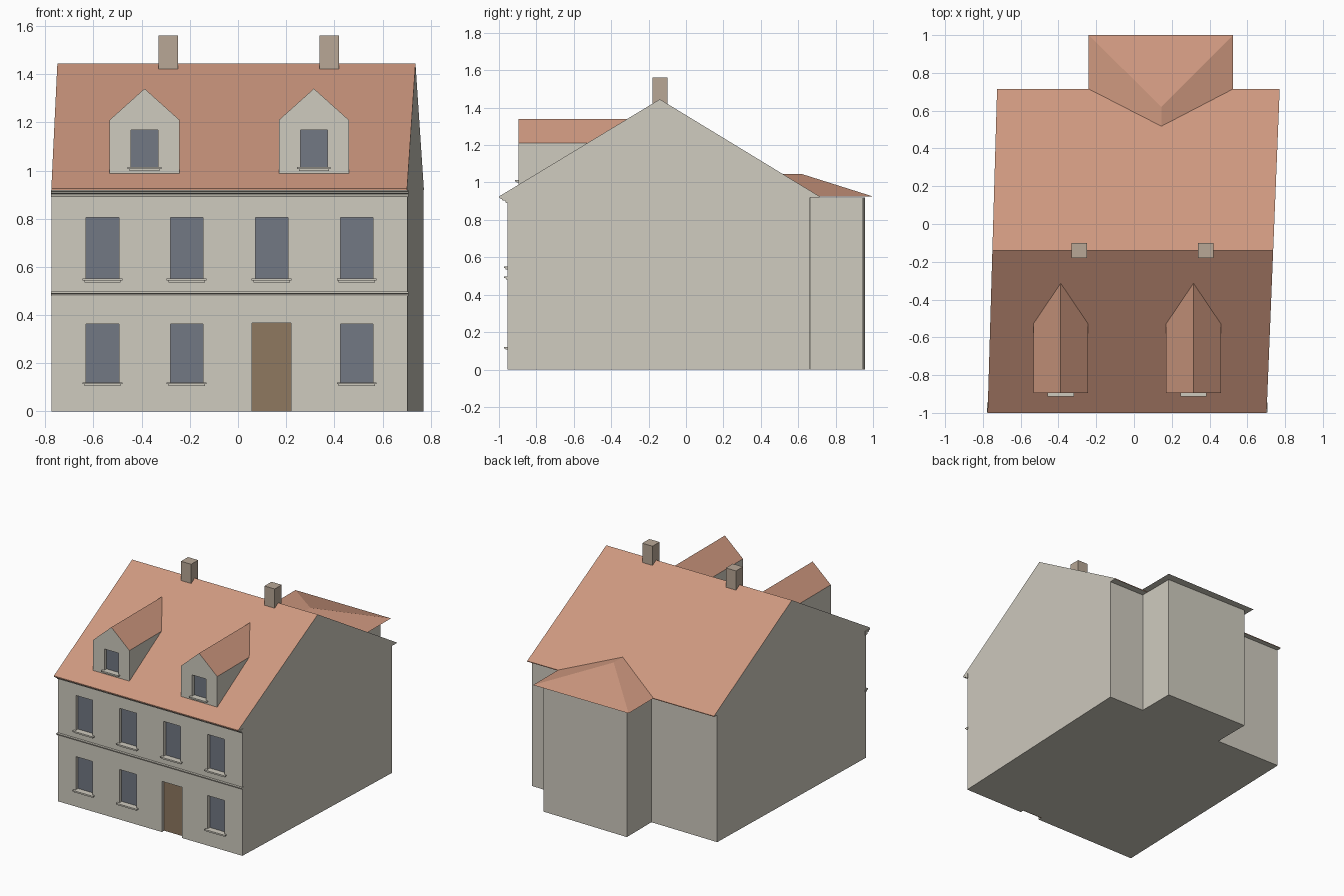
import bpy, bmesh
from mathutils import Vector

cube = bpy.data.objects.get("Cube")
if cube:
    bpy.data.objects.remove(cube, do_unlink=True)


def material(name, rgb):
    lin = [((c / 255 + 0.055) / 1.055) ** 2.4 for c in rgb]
    m = bpy.data.materials.new(name)
    m.use_nodes = True
    m.diffuse_color = (*lin, 1)
    m.node_tree.nodes["Principled BSDF"].inputs["Base Color"].default_value = (*lin, 1)
    return m


WALL = material("plaster", (207, 203, 191))
ROOF = material("clay_tile", (206, 152, 127))
GLASS = material("window_glass", (114, 120, 131))
DOOR = material("door_wood", (142, 120, 96))
STONE = material("chimney_stone", (184, 167, 150))


def build(name, verts, faces, mats, rule=None):
    """Mesh object; rule maps a face normal to a material index."""
    bm = bmesh.new()
    vs = [bm.verts.new(v) for v in verts]
    for f in faces:
        bm.faces.new([vs[i] for i in f])
    bmesh.ops.recalc_face_normals(bm, faces=bm.faces)
    bm.normal_update()
    if rule:
        for f in bm.faces:
            f.material_index = rule(f.normal)
    me = bpy.data.meshes.new(name)
    bm.to_mesh(me)
    bm.free()
    for m in mats:
        me.materials.append(m)
    ob = bpy.data.objects.new(name, me)
    bpy.context.collection.objects.link(ob)
    return ob


def loft(name, ring_a, ring_b, mats, rule=None):
    """Closed solid between two matching rings."""
    n = len(ring_a)
    faces = [(i, (i + 1) % n, n + (i + 1) % n, n + i) for i in range(n)]
    faces += [tuple(range(n)), tuple(range(n, 2 * n))]
    return build(name, list(ring_a) + list(ring_b), faces, mats, rule)


def box(name, x, y, z, mat):
    ring = lambda h: [(x[0], y[0], h), (x[1], y[0], h), (x[1], y[1], h), (x[0], y[1], h)]
    return loft(name, ring(z[0]), ring(z[1]), [mat])


def upright(name, plan, top, mat):
    return loft(name, [(x, y, 0) for x, y in plan], [(x, y, top) for x, y in plan], [mat])


def cut(target, cutter):
    mod = target.modifiers.new("recess", "BOOLEAN")
    mod.operation, mod.solver, mod.object = "DIFFERENCE", "EXACT", cutter
    bpy.context.view_layer.objects.active = target
    bpy.ops.object.modifier_apply(modifier=mod.name)
    bpy.data.objects.remove(cutter, do_unlink=True)


RECESS = 0.03


def opening(target, name, cx, half, z0, z1, face_y, mat):
    """Recessed panel in a front-facing wall."""
    low = z0 if z0 > 0 else -0.1
    cut(target, box("cutter", (cx - half, cx + half),
                    (face_y - 0.1, face_y + RECESS), (low, z1), mat))
    box(name, (cx - half, cx + half), (face_y + RECESS - 0.004, face_y + RECESS + 0.004),
        (z0, z1), mat)


def sill(name, cx, half, z, face_y):
    box(name + "_top", (cx - half, cx + half), (face_y - 0.018, face_y + RECESS),
        (z - 0.007, z + 0.001), WALL)
    box(name + "_base", (cx - half + 0.008, cx + half - 0.008), (face_y - 0.011, face_y + 0.01),
        (z - 0.014, z - 0.007), WALL)


# Slanting side walls of the plot
def left(y):
    return -0.775 + 0.0292 * (y + 1)


def right(y):
    return 0.702 + 0.0405 * (y + 1)


FRONT, EAVE, RIDGE_Y, RIDGE = -0.955, 0.925, -0.14, 1.445
SOFFIT = 0.92

# Main walls and rear wing
house = upright("house_walls", [(left(FRONT), FRONT), (right(FRONT), FRONT),
                                (right(0.663), 0.663), (left(0.68), 0.68)], SOFFIT, WALL)
upright("rear_wing_walls", [(-0.195, 0.5), (0.48, 0.5), (0.48, 0.945), (-0.195, 0.956)],
        SOFFIT, WALL)

# Main roof with plastered gable ends and soffit
section = [(-1, SOFFIT), (-1, EAVE), (RIDGE_Y, RIDGE), (0.715, EAVE), (0.715, SOFFIT)]
loft("main_roof", [(left(y), y, z) for y, z in section], [(right(y), y, z) for y, z in section],
     [WALL, ROOF], lambda n: 0 if abs(n.x) > 0.7 or n.z < -0.5 else 1)

# Hipped rear roof running into the main slope
build("rear_wing_roof",
      [(-0.24, 0.715, EAVE), (-0.24, 1, EAVE), (0.525, 1, EAVE), (0.525, 0.715, EAVE),
       (0.145, 0.5, 1.045), (0.145, 0.62, 1.045)],
      [(0, 4, 5, 1), (1, 5, 2), (2, 5, 4, 3), (0, 3, 4), (0, 1, 2, 3)],
      [WALL, ROOF], lambda n: 0 if n.z < -0.5 else 1)


# Moulded bands on the front
def band(name, profile):
    loft(name, [(-0.777, FRONT - d, z) for d, z in profile],
         [(0.708, FRONT - d, z) for d, z in profile], [WALL])


band("eaves_cornice", [(-0.01, 0.89), (0.008, 0.89), (0.012, 0.903), (0.026, 0.905),
                       (0.03, 0.912), (0.04, 0.914), (0.042, SOFFIT), (-0.01, SOFFIT)])
band("floor_band", [(-0.01, 0.48), (0.006, 0.48), (0.009, 0.488), (0.017, 0.49),
                    (0.017, 0.497), (-0.01, 0.497)])

# Front windows and door
columns = (-0.563, -0.213, 0.14, 0.493)
for i, cx in enumerate(columns):
    opening(house, f"upper_window_{i + 1}", cx, 0.068, 0.55, 0.805, FRONT, GLASS)
    sill(f"upper_sill_{i + 1}", cx, 0.083, 0.55, FRONT)
    if i == 2:
        opening(house, "front_door", cx, 0.081, 0, 0.367, FRONT, DOOR)
    else:
        opening(house, f"lower_window_{i + 1}", cx, 0.068, 0.12, 0.362, FRONT, GLASS)
        sill(f"lower_sill_{i + 1}", cx, 0.083, 0.12, FRONT)

# Dormers and chimneys
DORMER_Y = -0.895
for side, cx, chimney_x in (("right", -0.388, -0.29), ("left", 0.315, 0.379)):
    shape = [(-0.145, 0.988), (0.145, 0.988), (0.145, 1.21), (0, 1.34), (-0.145, 1.21)]
    dormer = loft(f"{side}_dormer", [(cx + x, DORMER_Y, z) for x, z in shape],
                  [(cx + x, -0.3, z) for x, z in shape],
                  [WALL, ROOF], lambda n: 1 if n.z > 0.3 else 0)
    opening(dormer, f"{side}_dormer_window", cx, 0.056, 1.013, 1.168, DORMER_Y, GLASS)
    sill(f"{side}_dormer_sill", cx, 0.07, 1.013, DORMER_Y)
    box(f"{side}_chimney", (chimney_x - 0.041, chimney_x + 0.041), (-0.18, -0.1),
        (1.38, 1.56), STONE)
